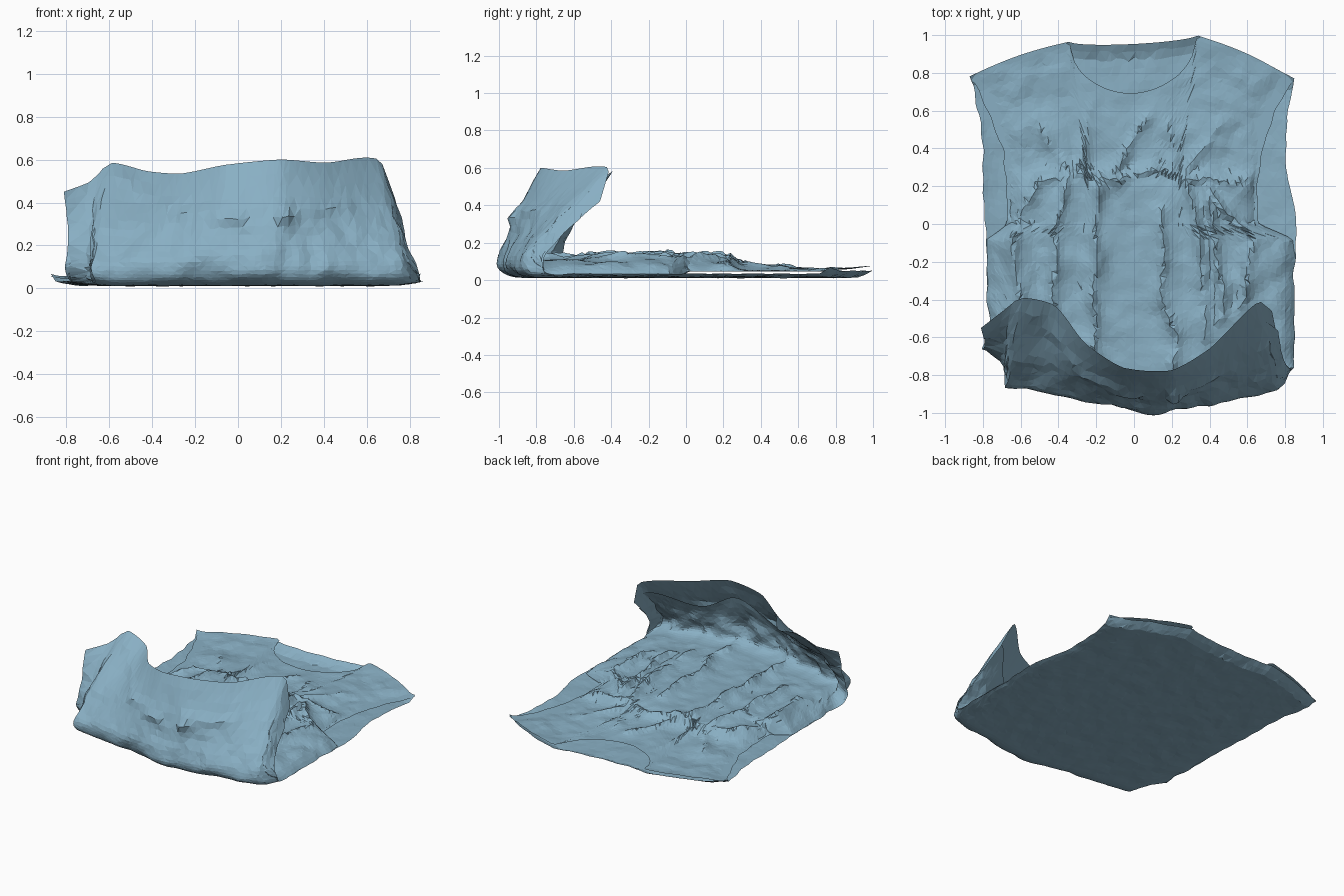
import bpy, math, random
from mathutils import Vector, noise

if "Cube" in bpy.data.objects:
    bpy.data.objects.remove(bpy.data.objects["Cube"])

random.seed(4)

def table(rows, k, smooth=False):
    """Interpolate a short table keyed by its first column."""
    if k <= rows[0][0]:
        return rows[0][1:]
    for i in range(len(rows) - 1):
        a, b = rows[i], rows[i + 1]
        if k <= b[0]:
            w = b[0] - a[0]
            t = (k - a[0]) / w
            p, q = rows[max(i - 1, 0)], rows[min(i + 2, len(rows) - 1)]
            out = []
            for c in range(1, len(a)):
                val = a[c] + (b[c] - a[c]) * t
                if smooth:
                    m0 = (b[c] - p[c]) / (b[0] - p[0]) * w
                    m1 = (q[c] - a[c]) / (q[0] - a[0]) * w
                    e = b[c] - a[c]
                    val += t * (1 - t) * ((m0 - e) * (1 - t) - (m1 - e) * t) * .6
                out.append(val)
            return out
    return rows[-1][1:]

# Half widths (left, right) by y
BACK_W = [(-.85, .72, .83), (-.6, .77, .85), (-.2, .78, .85), (.05, .79, .86),
          (.3, .80, .80), (.55, .81, .81), (.78, .87, .85)]
FRONT_W = [(-.85, .72, .83), (-.6, .77, .85), (-.2, .78, .85), (-.08, .78, .84),
           (.0, .67, .66), (.2, .67, .65), (.4, .70, .68), (.6, .77, .75), (.78, .87, .85)]
# Fold line: u, x, y.  Raised hem: u, x, y, z
FOLD = [(-1, -.77, -.66), (-.92, -.68, -.76), (-.84, -.71, -.88), (-.4, -.38, -.92), (.15, .13, -1.0),
        (.5, .42, -.955), (.92, .80, -.885), (1, .83, -.78)]
HEM = [(-1, -.81, -.55, .45), (-.92, -.68, -.45, .50), (-.84, -.6, -.39, .585), (-.65, -.42, -.43, .545),
       (-.38, -.26, -.63, .535), (-.1, -.06, -.76, .575), (.25, .2, -.775, .60),
       (.5, .4, -.66, .585), (.92, .66, -.41, .60), (1, .73, -.46, .42)]
# Creases on the front layer: x, y pairs
CREASES = [[(-.5, .24), (-.3, .28), (-.1, .24), (.1, .28), (.3, .24), (.64, .25)],
           [(-.32, .27), (-.42, .0), (-.42, -.5)], [(-.2, .2), (-.2, -.7)],
           [(.16, .05), (.2, -.75)], [(.28, .22), (.34, -.1), (.38, -.6)],
           [(.4, .2), (.62, -.08)], [(.4, .2), (.46, -.5)], [(-.5, .24), (-.66, .0), (-.6, -.4)],
           [(-.32, .28), (-.54, .55)], [(-.3, .28), (-.22, .62)],
           [(-.15, .26), (.08, .55)], [(.2, .28), (.2, .55)], [(.27, .28), (.44, .52)],
           [(.62, .2), (.71, .42)], [(.64, -.1), (.56, -.45)]]

def seg_dist(x, y, a, b):
    dx, dy = b[0] - a[0], b[1] - a[1]
    t = max(0, min(1, ((x - a[0]) * dx + (y - a[1]) * dy) / (dx * dx + dy * dy)))
    return math.hypot(x - a[0] - t * dx, y - a[1] - t * dy)

def crease(x, y):
    x, y = (x + .05 * noise.noise(Vector((x * 4, y * 4, 3))),
            y + .04 * noise.noise(Vector((x * 5, y * 5, 8))))
    h = 0
    for c in CREASES:
        d = min(seg_dist(x, y, a, b) for a, b in zip(c, c[1:]))
        # the upper spokes fade with distance from the gathered band
        fade = max(.3, 1 - max(0, y - .27) * 2.2)
        h = max(h, fade * math.exp(-d / .035))
    return .045 * h * (1 + .7 * noise.noise(Vector((x * 7, y * 7, 20))))

def crumple(p, scale, seed):
    q = Vector((p[0] * scale, p[1] * scale, p[2] * scale + seed))
    return noise.noise(q) + .5 * noise.noise(q * 2.3)

def top_edge(x, front):
    a = abs(x)
    if a < .335:
        dip = .29 if front else .03
        return .983 + .05 * x - dip * math.sqrt(max(0, 1 - (a / .335) ** 2))
    s = (a - .335) / .525
    return (1.0 - .23 * s if x > 0 else .966 - .185 * s) + .02 * math.sin(math.pi * s)

def bezier(p, t):
    s = 1 - t
    return p[0] * s**3 + p[1] * 3*s*s*t + p[2] * 3*s*t*t + p[3] * t**3

def panel(u, v, front):
    """Point on a shirt layer: v 0-1 lies flat, v 1-2 is the turned-up flap."""
    fx, fy = table(FOLD, u, True)
    hx, hy, hz = table(HEM, u, True)
    inner = (1 - abs(u) ** 8) if front else 0
    y_end = fy + .15 + .09 * inner
    vv = min(v, 1)
    y = top_edge(u * .86, front) * (1 - vv) + y_end * vv
    wl, wr = table(FRONT_W if front else BACK_W, y)
    x = u * (wl if u < 0 else wr)
    x += .02 * abs(u) ** 6 * noise.noise(Vector((u, y * 9, 4)))
    shoulder = max(0, 1 - vv / .06) * (abs(u) > .38)
    if not front:
        z = .014 + .035 * max(0, 1 - vv / .04) + .02 * abs(u) ** 14
        z += .005 * crumple((x, y, 0), 9, 1)
    else:
        step = 1 / (1 + math.exp((y - .25) / .02))
        edge = 1 - abs(u) ** (14 if y < 0 else 8)
        z = .03 + (.03 + .045 * step) * edge
        z += (crease(x, y) + .016 * (.6 + abs(u) ** 3) * crumple((x, y, 0), 7, 5)) * edge * min(1, vv * 8 + .4)
        # rolled shoulder seam and lifted armhole edge
        z = max(z, .032 if y < 0 else .045) + .012 * shoulder
    if v <= 1:
        return Vector((x, y, z))
    # turned-up part
    t = v - 1
    a = Vector((x, y_end, z))
    d = Vector((hx, hy, hz))
    if front:
        b0 = Vector((fx, fy, .14))
        d = b0.lerp(d, .62 + .12 * math.sin(u * 9)) + Vector((0, .04 * inner, 0))
    b = Vector((fx, fy - .06 + .13 * inner, .09 * inner))
    c = Vector((fx * .75 + hx * .25, fy - .045 + .10 * inner, .14 + .06 * inner))
    p = bezier([a, b, c, d], t)
    amp = .03 * math.sin(math.pi * t) * (1.6 if front else .9)
    p.y += amp * crumple(p, 6, 9)
    p.x += amp * .7 * crumple(p, 6, 14)
    if not front:
        # puckered spot and slanting drape folds on the outside
        p.y -= .05 * math.exp(-((p.x - .22) / .045) ** 2 - ((p.z - .35) / .045) ** 2)
        for x0, x1, z0, z1 in ((-.3, 0, .37, .33), (.3, .5, .36, .39), (-.55, -.25, .52, .33)):
            p.y -= .016 * math.exp(-(seg_dist(p.x, p.z, (x0, z0), (x1, z1)) / .025) ** 2)
    p.z = max(p.z, .003)
    return p

def layer(name, front, nu, nv, nf):
    us = [-1 + 2 * i / nu for i in range(nu + 1)]
    vs = [j / nv for j in range(nv + 1)] + [1 + j / nf for j in range(1, nf + 1)]
    verts, faces = [], []
    for j, v in enumerate(vs):
        for i, u in enumerate(us):
            # irregular spacing gives the cloth its faceted look, except by the neckline
            calm = .1 if .22 < abs(u) < .48 and v < .7 else 1
            ju = random.uniform(-.3, .3) * 2 / nu * calm if 0 < i < nu else 0
            jv = random.uniform(-.3, .3) / nv * calm if 0 < j < len(vs) - 1 else 0
            verts.append(panel(u + ju, v + jv, front))
    n = nu + 1
    for j in range(len(vs) - 1):
        for i in range(nu):
            a, b, c, d = j*n + i, j*n + i + 1, (j+1)*n + i + 1, (j+1)*n + i
            faces += [(a, d, c), (a, c, b)] if (i + j) % 2 else [(a, d, b), (b, d, c)]
    if not front:
        faces = [f[::-1] for f in faces]
    mesh = bpy.data.meshes.new(name)
    mesh.from_pydata(verts, [], faces)
    ob = bpy.data.objects.new(name, mesh)
    bpy.context.collection.objects.link(ob)
    mat = bpy.data.materials.get("cloth") or bpy.data.materials.new("cloth")
    mat.diffuse_color = (.25, .43, .55, 1)
    mat.use_nodes = True
    mat.node_tree.nodes["Principled BSDF"].inputs["Base Color"].default_value = mat.diffuse_color
    mesh.materials.append(mat)

# Back layer on the floor, front layer crumpled above it
layer("shirt_back", False, 60, 44, 22)
layer("shirt_front", True, 72, 64, 18)
